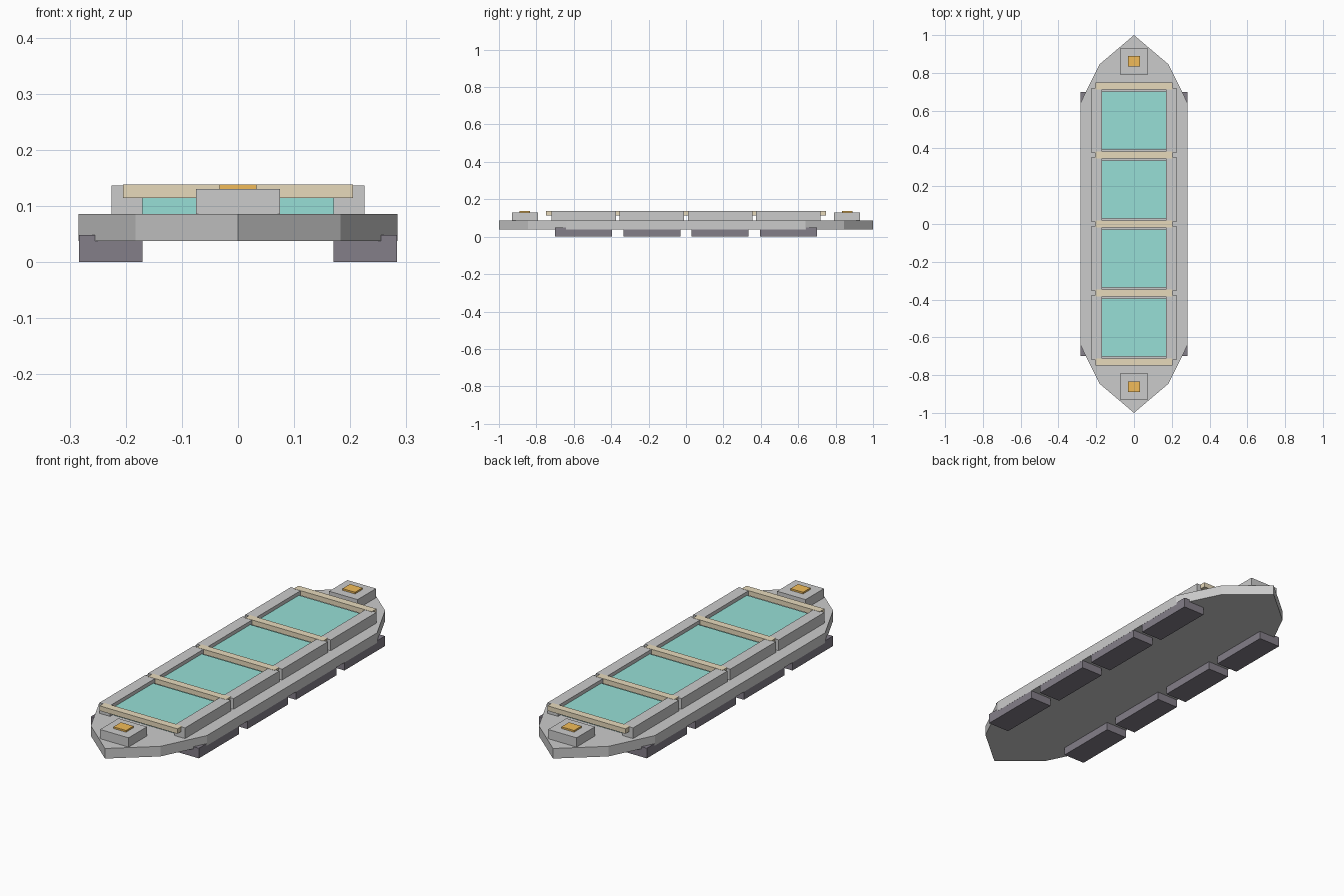
import bpy, bmesh

if "Cube" in bpy.data.objects:
    bpy.data.objects.remove(bpy.data.objects["Cube"])


def material(name, rgb):
    m = bpy.data.materials.new(name)
    m.diffuse_color = (*rgb, 1)
    m.use_nodes = True
    m.node_tree.nodes["Principled BSDF"].inputs["Base Color"].default_value = m.diffuse_color
    return m


TEAL = material("teal_cover", (0.31, 0.74, 0.67))
SAND = material("sand_beam", (0.80, 0.70, 0.50))
AMBER = material("amber_hatch", (0.88, 0.50, 0.10))
DARK = material("dark_pad", (0.23, 0.21, 0.25))


def prism(name, outline, z0, z1, mat=None):
    """Extrude a closed xy outline from z0 to z1."""
    bm = bmesh.new()
    face = bm.faces.new([bm.verts.new((x, y, z0)) for x, y in outline])
    ext = bmesh.ops.extrude_face_region(bm, geom=[face])
    verts = [v for v in ext["geom"] if isinstance(v, bmesh.types.BMVert)]
    bmesh.ops.translate(bm, verts=verts, vec=(0, 0, z1 - z0))
    bmesh.ops.recalc_face_normals(bm, faces=bm.faces)
    mesh = bpy.data.meshes.new(name)
    bm.to_mesh(mesh)
    bm.free()
    ob = bpy.data.objects.new(name, mesh)
    bpy.context.collection.objects.link(ob)
    if mat:
        mesh.materials.append(mat)
    return ob


def box(name, x0, x1, y0, y1, z0, z1, mat=None):
    return prism(name, [(x0, y0), (x1, y0), (x1, y1), (x0, y1)], z0, z1, mat)


def mirrored(ob):
    ob.modifiers.new("mirror_x", 'MIRROR')
    return ob


DECK = 0.086

# Hull slab with pointed, faceted ends
half = [(0, -1), (0.183, -0.845), (0.284, -0.64),
        (0.284, 0.64), (0.183, 0.845), (0, 1)]
prism("hull", half + [(-x, y) for x, y in half[-2:0:-1]], 0.038, DECK)

# Four bays: side rails, recessed cover and underside pads
PITCH = 0.365
for i in range(4):
    c = (i - 1.5) * PITCH
    mirrored(box("side_rail", 0.17, 0.225, c - 0.172, c + 0.172, DECK, 0.137))
    box("bay_cover", -0.17, 0.17, c - 0.153, c + 0.153, DECK, 0.12, TEAL)
    mirrored(box("underside_pad", 0.17, 0.2835, c - 0.152, c + 0.152, 0, 0.048, DARK))

# Cross beams at the bay ends
for i in range(5):
    c = (i - 2) * PITCH
    box("cross_beam", -0.205, 0.205, c - 0.018, c + 0.018, 0.1145, 0.138, SAND)

# Raised block and hatch at each end
for s in (-1, 1):
    c = s * 0.861
    box("end_block", -0.075, 0.075, c - 0.069, c + 0.069, DECK, 0.13)
    box("end_hatch", -0.033, 0.033, c - 0.028, c + 0.028, 0.13, 0.138, AMBER)
